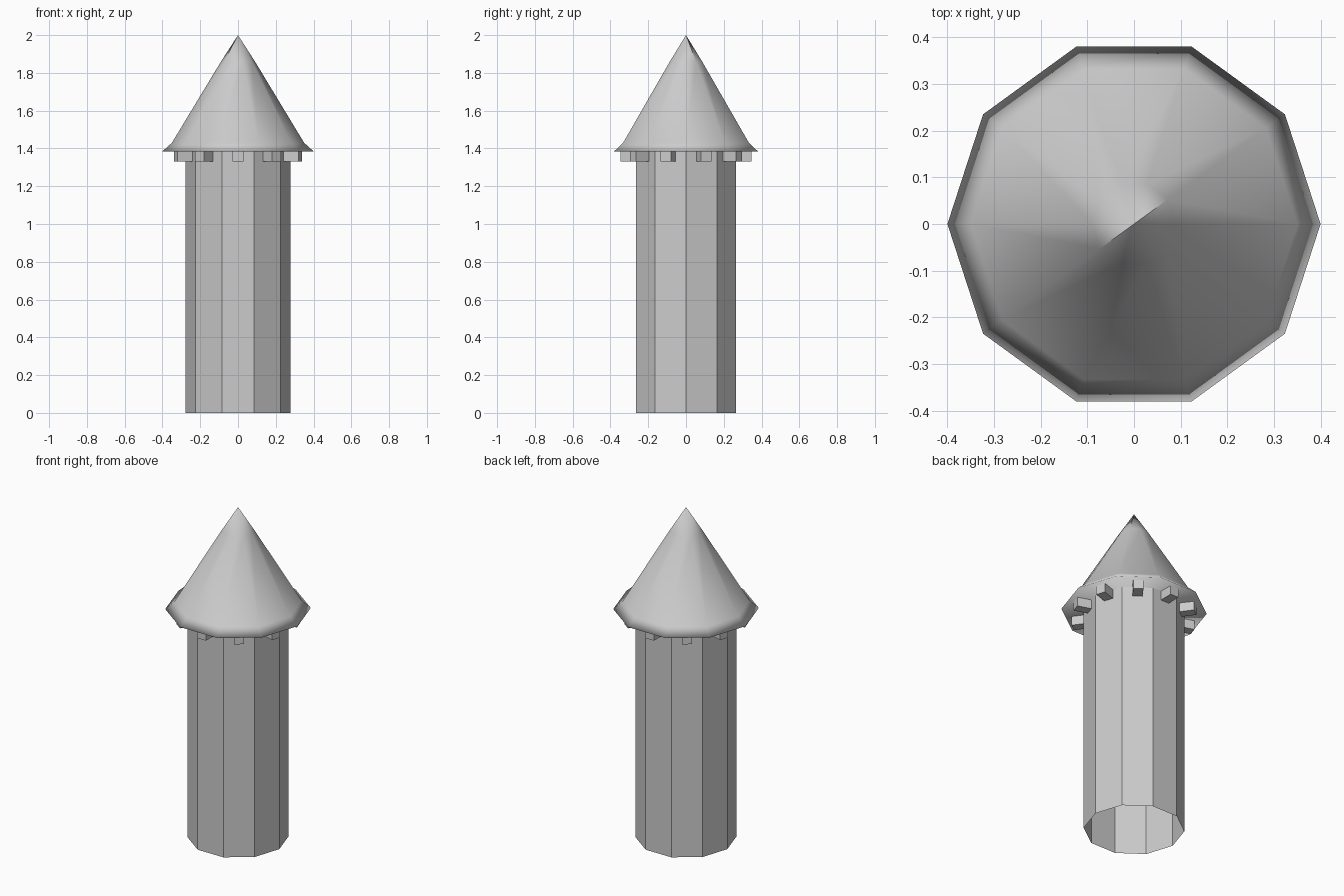
import bpy
import bmesh
from math import cos, sin, pi
from mathutils import Matrix

if "Cube" in bpy.data.objects:
    bpy.data.objects.remove(bpy.data.objects["Cube"])

SIDES = 10
STEP = 2 * pi / SIDES

stone = bpy.data.materials.new("grey stone")
stone.use_nodes = True
stone.diffuse_color = (0.6, 0.6, 0.6, 1)
stone.node_tree.nodes["Principled BSDF"].inputs["Base Color"].default_value = (0.6, 0.6, 0.6, 1)


def finish(bm, name, smooth=False):
    mesh = bpy.data.meshes.new(name)
    for face in bm.faces:
        face.smooth = smooth
    bm.to_mesh(mesh)
    bm.free()
    mesh.materials.append(stone)
    obj = bpy.data.objects.new(name, mesh)
    bpy.context.collection.objects.link(obj)
    return obj


def ring(bm, radius, z):
    return [bm.verts.new((radius * cos(i * STEP), radius * sin(i * STEP), z))
            for i in range(SIDES)]


def bridge(bm, low, high):
    for i in range(SIDES):
        j = (i + 1) % SIDES
        bm.faces.new((low[i], low[j], high[j], high[i]))


# Tower shaft, open at the bottom
bm = bmesh.new()
bridge(bm, ring(bm, 0.277, 0), ring(bm, 0.277, 1.385))
finish(bm, "tower_shaft")

# Pointed roof with flared eave and flat underside
bm = bmesh.new()
rings = [ring(bm, r, z) for r, z in ((0.4, 1.385), (0.35, 1.43), (0.09, 1.86))]
for low, high in zip(rings, rings[1:]):
    bridge(bm, low, high)
bm.faces.new(rings[0][::-1])
tip = bm.verts.new((0, 0, 2))
for i in range(SIDES):
    bm.faces.new((rings[-1][i], rings[-1][(i + 1) % SIDES], tip))
# Crease across the tip
for i in (1, 6):
    bm.edges.get((rings[-1][i], tip)).smooth = False
finish(bm, "roof", smooth=True)

# Brackets below the eave, one on each wall
for i in range(SIDES):
    bm = bmesh.new()
    bmesh.ops.create_cube(bm, size=1)
    place = (Matrix.Rotation((i + 0.5) * STEP, 4, "Z")
             @ Matrix.Translation((0.302, 0, 1.358))
             @ Matrix.Diagonal((0.09, 0.056, 0.056, 1)))
    bmesh.ops.transform(bm, matrix=place, verts=bm.verts)
    finish(bm, f"eave_bracket_{i + 1}")
